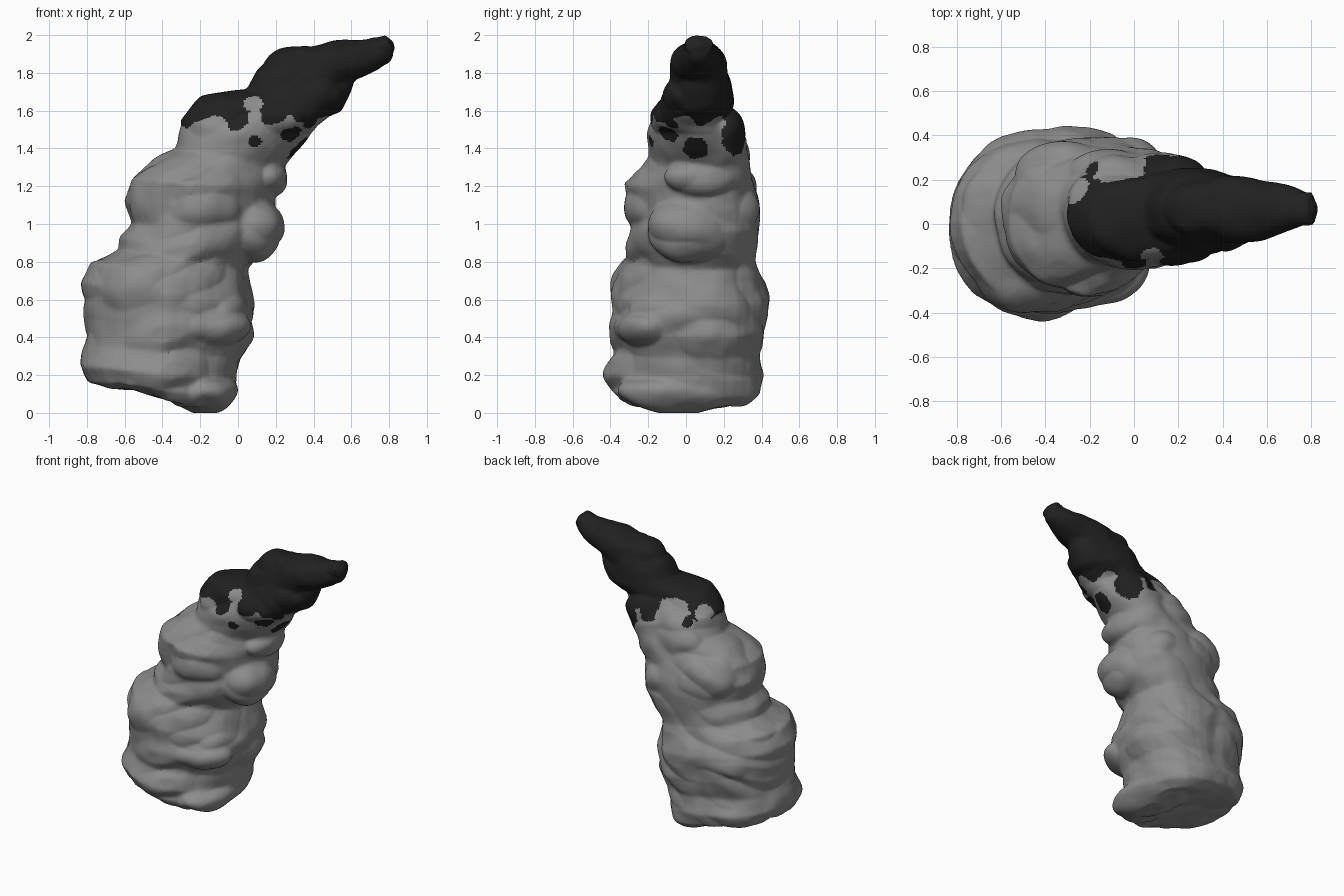
import bpy, bmesh, math
from mathutils import Vector, noise

if "Cube" in bpy.data.objects:
    bpy.data.objects.remove(bpy.data.objects["Cube"])


def material(name, value):
    m = bpy.data.materials.new(name)
    m.use_nodes = True
    m.diffuse_color = (value, value, value, 1)
    m.node_tree.nodes["Principled BSDF"].inputs["Base Color"].default_value = (value, value, value, 1)
    return m


# Tilted rings up the horn: outer x, z, inner x, z, centre y, half width
RINGS = [
    (-.60, .13, -.10, .02, -.01, .32), (-.79, .17, -.03, .07, -.01, .39),
    (-.84, .25, .00, .17, -.01, .42), (-.81, .36, .01, .29, 0, .38),
    (-.80, .50, .07, .40, .01, .405), (-.825, .69, .08, .57, .01, .41),
    (-.78, .80, .06, .68, .01, .375), (-.62, .86, .05, .76, .03, .335),
    (-.62, .93, .12, .84, .03, .34), (-.57, 1.0, .19, .96, .04, .34),
    (-.60, 1.12, .20, 1.07, .04, .33), (-.565, 1.24, .19, 1.18, .02, .335),
    (-.44, 1.34, .22, 1.25, .05, .285), (-.33, 1.40, .24, 1.31, .06, .265),
    (-.30, 1.55, .32, 1.39, .05, .25), (-.19, 1.67, .42, 1.52, .03, .19),
    (.04, 1.72, .54, 1.60, .06, .19), (.12, 1.82, .58, 1.68, .07, .16),
    (.31, 1.94, .61, 1.75, .07, .14), (.48, 1.955, .66, 1.78, .06, .125),
    (.62, 1.965, .74, 1.83, .07, .10), (.78, 2.0, .83, 1.90, .07, .075),
]
SIDES = 40

bm = bmesh.new()


def squared(v):
    return math.copysign(abs(v) ** .94, v)


# Horn core lofted through the rings, its inner side swung towards the back
loops = []
for xo, zo, xi, zi, yc, w in RINGS:
    mid = Vector(((xo + xi) / 2, yc, (zo + zi) / 2))
    axis = Vector(((xi - xo) / 2, 0, (zi - zo) / 2))
    swing = .07 if zi < 1.45 else 0
    loop = []
    for i in range(SIDES):
        a = math.tau * i / SIDES
        c, s = squared(math.cos(a)), squared(math.sin(a))
        loop.append(bm.verts.new(mid + axis * c + Vector((0, w * s + swing * max(c, 0), 0))))
    loops.append(loop)
for low, high in zip(loops, loops[1:]):
    for i in range(SIDES):
        j = (i + 1) % SIDES
        bm.faces.new((low[i], low[j], high[j], high[i]))
bm.faces.new(loops[0][::-1])
bm.faces.new(loops[-1])

# Swollen lumps: centre and radii
LUMPS = [
    ((-.46, -.20, .64), (.28, .20, .20)), ((-.22, -.19, .46), (.29, .18, .12)),
    ((-.20, -.11, 1.08), (.25, .21, .18)), ((.06, .02, .98), (.18, .23, .19)),
    ((-.28, .18, 1.13), (.27, .20, .21)), ((-.10, .23, 1.33), (.19, .11, .21)),
    ((-.42, .22, .58), (.30, .20, .20)), ((-.09, .02, .51), (.17, .33, .16)),
    ((-.02, .20, 1.06), (.18, .18, .22)), ((.18, .20, 1.48), (.15, .10, .13)),
    ((.20, -.09, 1.57), (.15, .10, .10)), ((.32, .07, 1.82), (.18, .13, .12)),
    ((.16, .07, 1.25), (.10, .18, .11)), ((-.19, -.02, .12), (.19, .35, .12)),
    ((.42, -.01, 1.68), (.13, .11, .10)), ((.74, .07, 1.92), (.09, .085, .075)),
]
for centre, radii in LUMPS:
    made = bmesh.ops.create_icosphere(bm, subdivisions=4, radius=1)["verts"]
    bmesh.ops.scale(bm, vec=radii, verts=made)
    bmesh.ops.translate(bm, vec=centre, verts=made)

bmesh.ops.recalc_face_normals(bm, faces=bm.faces)
mesh = bpy.data.meshes.new("lumpy_horn")
bm.to_mesh(mesh)
bm.free()
horn = bpy.data.objects.new("lumpy_horn", mesh)
bpy.context.collection.objects.link(horn)
bpy.context.view_layer.objects.active = horn
horn.select_set(True)

# Fuse into one skin and soften the seams
fuse = horn.modifiers.new("fuse", "REMESH")
fuse.mode = "VOXEL"
fuse.voxel_size = .012
soften = horn.modifiers.new("soften", "SMOOTH")
soften.factor = .5
soften.iterations = 3
for name in ("fuse", "soften"):
    bpy.ops.object.modifier_apply(modifier=name)

mesh = horn.data
mesh.materials.clear()
mesh.materials.append(material("stone_grey", .265))
mesh.materials.append(material("charcoal", .015))

# Wrinkled skin: folded noise gives rounded lumps parted by creases
moves = []
for v in mesh.vertices:
    p = v.co
    fold = abs(noise.noise(Vector((p.x * 2.8, p.y * 2.8, p.z * 5 - p.x))))
    fine = noise.noise(p * 9)
    moves.append(v.normal * (.04 * min(fold, .5) - .007 + .008 * fine))
for v, move in zip(mesh.vertices, moves):
    v.co += move
    v.co.z = max(v.co.z, 0)

# Stray patches around the colour edge: centre and radii
PALE = [
    ((.08, -.16, 1.64), (.05, .12, .045)), ((.09, -.2, 1.55), (.035, .12, .09)),
    ((-.08, .25, 1.58), (.13, .07, .08)), ((-.26, .16, 1.56), (.06, .08, .06)),
    ((.27, -.12, 1.53), (.035, .1, .05)),
]
DARK = [
    ((.09, -.2, 1.44), (.035, .1, .03)), ((.30, -.12, 1.47), (.075, .08, .045)),
    ((.32, .05, 1.40), (.1, .065, .07)), ((.27, .26, 1.47), (.13, .08, .1)),
    ((-.19, .26, 1.52), (.03, .06, .04)), ((-.02, -.2, 1.53), (.04, .1, .04)),
    ((.10, .3, 1.53), (.06, .06, .07)), ((.4, -.1, 1.52), (.05, .06, .05)),
]


def within(p, patches):
    wobble = .4 * noise.noise(p * 20)
    return any(sum(((p[i] - c[i]) / r[i]) ** 2 for i in range(3)) < 1 + wobble for c, r in patches)


# Charcoal tip with a ragged edge
for f in mesh.polygons:
    c = f.center
    edge = c.z + .06 * noise.noise(c * 8)
    f.material_index = int(within(c, DARK) or (edge > 1.535 and not within(c, PALE)))

bpy.ops.object.shade_smooth_by_angle(angle=math.radians(40))
